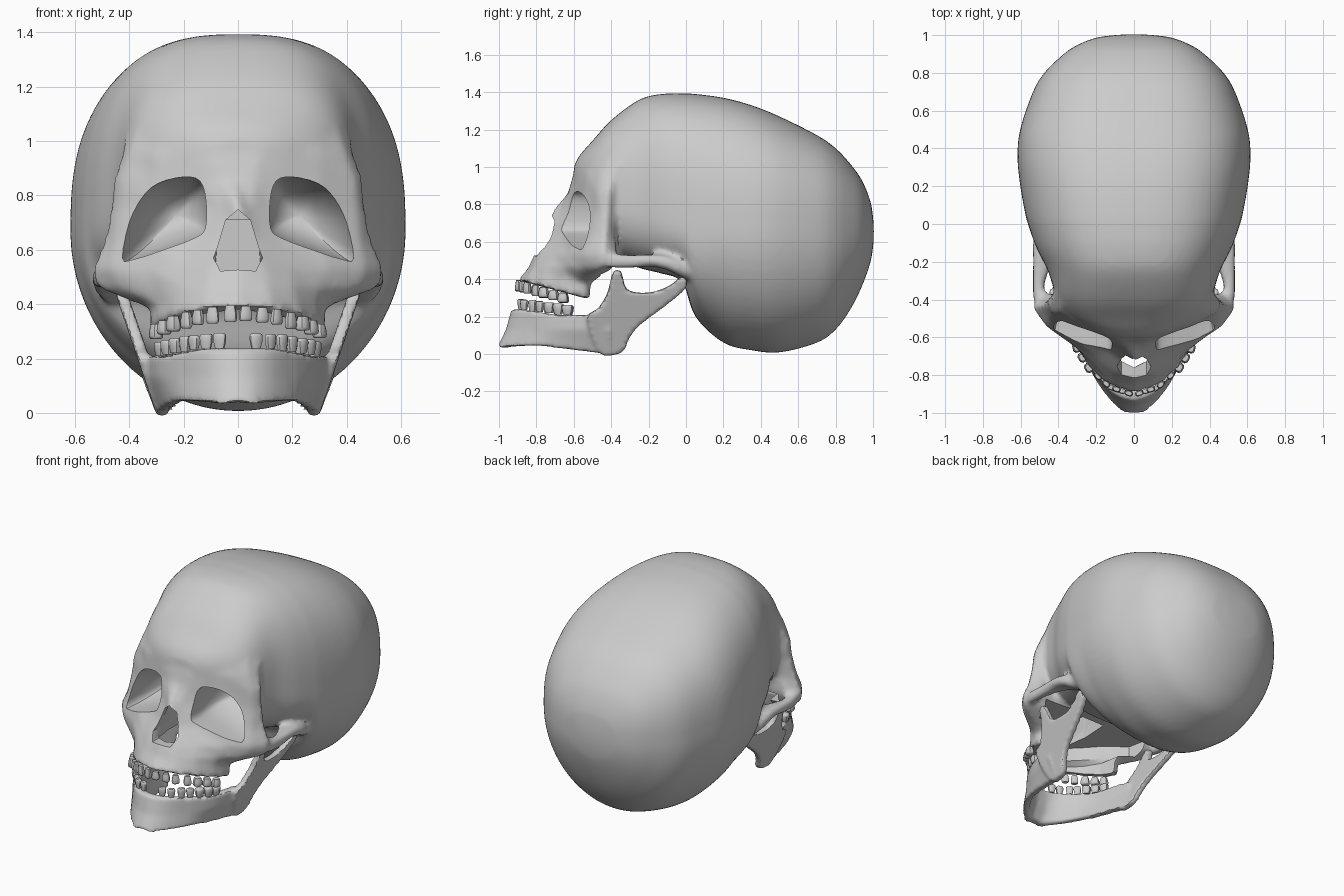
import bpy, bmesh, math, random
from mathutils import Vector

if "Cube" in bpy.data.objects:
    bpy.data.objects.remove(bpy.data.objects["Cube"])

random.seed(4)


def spline(pts, sub, closed=False):
    """Catmull-Rom resampling of a list of equal-length tuples."""
    n, out = len(pts), []
    for i in range(n if closed else n - 1):
        idx = [i - 1, i, i + 1, i + 2]
        a, b, c, d = (pts[k % n] if closed else pts[min(max(k, 0), n - 1)] for k in idx)
        for s in range(sub):
            t = s / sub
            out.append(tuple(.5 * (2 * q + (r - p) * t + (2 * p - 5 * q + 4 * r - u) * t * t
                                   + (3 * q - p - 3 * r + u) * t ** 3)
                             for p, q, r, u in zip(a, b, c, d)))
    return out if closed else out + [tuple(pts[-1])]


def loft(bm, rings):
    """Skin a closed solid through equal-length rings of points."""
    part = bmesh.new()
    vs = [[part.verts.new(p) for p in r] for r in rings]
    n = len(vs[0])
    for a, b in zip(vs, vs[1:]):
        for i in range(n):
            j = (i + 1) % n
            part.faces.new((a[i], a[j], b[j], b[i]))
    part.faces.new(vs[0])
    part.faces.new(vs[-1])
    bmesh.ops.recalc_face_normals(part, faces=part.faces)
    tmp = bpy.data.meshes.new("tmp")
    part.to_mesh(tmp)
    part.free()
    bm.from_mesh(tmp)
    bpy.data.meshes.remove(tmp)


def flip(rings):
    return [[(-x, y, z) for x, y, z in r] for r in rings]


def make(name, bm):
    me = bpy.data.meshes.new(name)
    bm.to_mesh(me)
    bm.free()
    ob = bpy.data.objects.new(name, me)
    bpy.context.collection.objects.link(ob)
    return ob


def solid(name, rings):
    bm = bmesh.new()
    loft(bm, rings)
    ob = make(name, bm)
    ob.hide_render = True
    return ob


def finish(ob, voxel=0, smooth=0, cutters=(), angle=40):
    """Fuse parts into one skin, relax, carve, bake and shade."""
    if voxel:
        m = ob.modifiers.new("fuse", 'REMESH')
        m.mode, m.voxel_size = 'VOXEL', voxel
        m = ob.modifiers.new("relax", 'SMOOTH')
        m.factor, m.iterations = 0.5, smooth
    for c in cutters:
        m = ob.modifiers.new("carve", 'BOOLEAN')
        m.operation, m.solver, m.object = 'DIFFERENCE', 'EXACT', c
    dg = bpy.context.evaluated_depsgraph_get()
    me = bpy.data.meshes.new_from_object(ob.evaluated_get(dg))
    ob.modifiers.clear()
    ob.data = me
    for c in cutters:
        bpy.data.objects.remove(c)
    bpy.ops.object.select_all(action='DESELECT')
    ob.select_set(True)
    bpy.context.view_layer.objects.active = ob
    bpy.ops.object.shade_smooth_by_angle(angle=math.radians(angle))


def power(v, e):
    return math.copysign(abs(v) ** e, v)


def oval(y, zb, zt, w, zw, cx=0, n=72):
    """Upright cross-section at y, widest at height zw."""
    ring = []
    low = .74 + .26 * min(1, max(0, (y - .02) / .16))
    for i in range(n):
        a = 2 * math.pi * i / n
        c, s = math.cos(a), math.sin(a)
        e = 0.75 if s > 0 else low
        h = zt - zw if s > 0 else zw - zb
        ring.append((cx + w * power(c, e), y, zw + h * power(s, e)))
    return ring


def mirror_ring(half, zfun):
    pts = list(half) + [(-x, y) for x, y in reversed(half) if x > 0]
    return [(x, y, zfun(y)) for x, y in pts]


# braincase: y, bottom, top, half width, height of widest point
head = bmesh.new()
cranium = [
    (-.60, .85, 1.00, .10, .93), (-.57, .76, 1.06, .20, .90), (-.50, .62, 1.14, .33, .86),
    (-.40, .52, 1.25, .405, .85), (-.25, .46, 1.36, .455, .80), (-.13, .43, 1.39, .515, .75),
    (-.02, .385, 1.393, .555, .72), (.05, .20, 1.39, .575, .70), (.20, .06, 1.37, .602, .68),
    (.35, .02, 1.33, .617, .67), (.50, .008, 1.27, .603, .67), (.70, .06, 1.17, .535, .66),
    (.80, .13, 1.10, .475, .65), (.88, .24, 1.015, .395, .65), (.94, .36, .93, .315, .65),
    (.985, .485, .82, .205, .65), (1.0, .57, .73, .10, .65), (1.004, .63, .67, .03, .65)]
loft(head, [oval(*r) for r in spline(cranium, 4)])

# face: half outlines from midline to temple at each height
heights = [(1.06, 0), (.95, 0), (.86, 0), (.75, 0), (.63, 0), (.53, 0), (.46, 0), (.425, .12), (.39, .27)]
outlines = [
    [(0, -.56), (.08, -.56), (.17, -.54), (.28, -.49), (.365, -.42), (.405, -.33), (.39, -.26)],
    [(0, -.605), (.08, -.605), (.17, -.58), (.30, -.53), (.40, -.46), (.428, -.39), (.39, -.32)],
    [(0, -.63), (.06, -.63), (.14, -.60), (.30, -.54), (.43, -.47), (.46, -.415), (.41, -.35)],
    [(0, -.725), (.05, -.675), (.13, -.62), (.30, -.56), (.44, -.475), (.473, -.42), (.41, -.37)],
    [(0, -.755), (.08, -.71), (.16, -.66), (.31, -.60), (.45, -.505), (.495, -.43), (.43, -.38)],
    [(0, -.815), (.10, -.785), (.20, -.715), (.34, -.625), (.47, -.54), (.54, -.44), (.47, -.37)],
    [(0, -.845), (.11, -.82), (.20, -.76), (.30, -.66), (.44, -.55), (.52, -.45), (.44, -.39)],
    [(0, -.875), (.12, -.84), (.22, -.76), (.29, -.66), (.32, -.58), (.32, -.53), (.27, -.51)],
    [(0, -.90), (.13, -.86), (.235, -.765), (.30, -.66), (.325, -.58), (.32, -.53), (.27, -.51)]]
loft(head, [mirror_ring(o, lambda y, z=z, t=t: z - (y + .88) * t)
            for (z, t), o in zip(heights, outlines)])

# cheek arches: bars hugging the temples, broadening into a shelf at the back
bars = [(-.47, .505, .045, .03, .47), (-.40, .50, .04, .03, .502), (-.30, .495, .035, .034, .503),
        (-.18, .50, .033, .06, .478), (-.09, .485, .04, .07, .468), (-.02, .455, .045, .06, .46),
        (.06, .43, .04, .04, .44)]
arch = [oval(y, z - h, z + h, w, z, cx, 24) for y, z, h, w, cx in spline(bars, 3)]
loft(head, arch)
loft(head, flip(arch))
skull = make("skull", head)

# eye socket cutters: rounded bowls narrowing inward
orbit = spline([(.43, .568), (.412, .70), (.365, .79), (.30, .845), (.20, .868), (.14, .853),
                (.118, .78), (.12, .68), (.16, .643), (.28, .598), (.38, .566)], 3, True)
depths = [(-.90, 1, .27), (-.57, 1, .27)]
for i in range(1, 9):
    a = math.pi / 2 * i / 8.4
    depths.append((-.57 + .27 * math.sin(a), math.cos(a), .27 - .045 * math.sin(a)))
socket = [[(cx + (x - .27) * k, y, .73 + (z - .73) * k) for x, z in orbit] for y, k, cx in depths]
# nose opening cutter
nose_half = [(0, .748), (.045, .71), (.075, .61), (.09, .57), (.065, .522), (0, .527)]
nose = nose_half + [(-x, z) for x, z in nose_half[-2:0:-1]]
# hollow behind the upper jaw and cheeks, open below and to the back
narrow = [(0, -.845), (.11, -.80), (.19, -.72), (.25, -.62), (.275, -.48), (.275, -.30)]
wide = [(0, -.80), (.10, -.76), (.17, -.69), (.24, -.61), (.38, -.50), (.42, -.30)]
cavity = [(.15, narrow), (.40, narrow), (.425, wide), (.515, wide)]
nasal = [(.45, [(0, -.79), (.08, -.75), (.10, -.60), (.09, -.40)]),
         (.71, [(0, -.69), (.06, -.65), (.08, -.58), (.07, -.40)])]
cutters = [solid("socket_cut_right", socket), solid("socket_cut_left", flip(socket)),
           solid("cavity_cut", [mirror_ring(o, lambda y, z=z: z) for z, o in cavity]),
           solid("nasal_cut", [mirror_ring(o, lambda y, z=z: z) for z, o in nasal]),
           solid("nose_cut", [[(x, y, z) for x, z in nose] for y in (-.95, -.56)])]
finish(skull, .018, 5, cutters)

# lower jaw body: outer top point then outer bottom point, along half of the arch
jaw = bmesh.new()
stations = [(0, -.935, .238, 0, -1.008, .04), (.06, -.92, .238, .06, -.995, .035),
            (.13, -.88, .236, .135, -.925, .04), (.215, -.785, .222, .215, -.805, .045),
            (.285, -.67, .208, .26, -.67, .03), (.325, -.55, .21, .285, -.52, .012),
            (.355, -.42, .20, .305, -.40, .0)]


def jaw_ring(st, side):
    top, low = st[:3], st[3:]
    mid = (max(top[0], low[0]), (top[1] + low[1]) / 2 + (.008 if top[0] < .2 else 0), .13)

    def inner(p):
        return (p[0] * .84, p[1] + .06 * (1 - p[0] / .37), p[2])
    return [(side * x, y, z) for x, y, z in (top, mid, low, inner(low), inner(mid), inner(top))]


fine = spline(stations, 4)
loft(jaw, [jaw_ring(s, -1) for s in reversed(fine[1:])] + [jaw_ring(s, 1) for s in fine])

# rising jaw branches with their two prongs
branch = spline([(-.53, .19), (-.47, .245), (-.42, .33), (-.39, .44), (-.345, .44), (-.315, .345),
                 (-.20, .328), (-.09, .365), (-.02, .415), (.005, .36), (-.10, .265), (-.24, .16),
                 (-.30, .09), (-.33, .02), (-.38, -.003), (-.46, .005)], 3, True)
plate = [[(.302 + .34 * z - t, y, z) for y, z in branch] for t in (0, .045)]
loft(jaw, plate)
loft(jaw, flip(plate))
finish(make("lower_jaw", jaw), .012, 5)


def along(path, d):
    """Point and direction at distance d along a polyline."""
    for a, b in zip(path, path[1:]):
        a, b = Vector(a), Vector(b)
        length = (b - a).length
        if d <= length or b == Vector(path[-1]):
            return a + (b - a) * (d / length), (b - a).normalized()
        d -= length


def teeth(name, path, gum, up, first):
    bm = bmesh.new()
    for side in (1, -1):
        for k in range(7):
            p, t = along(path, first + (.44 - first) / 6.5 * k + random.uniform(-.005, .005))
            w, depth, h = (.048, .032, .066) if k < 4 else (.056, .05, .062)
            h *= random.uniform(.9, 1.05)
            rings = []
            # narrow root, full crown, rounded biting edge
            for f, s in ((-.4, .7), (0, .95), (.3, 1), (.43, .92), (.5, .72)):
                z = gum(p.y) + up * (.026 + f * h)
                row = []
                for i in range(8):
                    a = math.pi * (i + .5) / 4
                    u, v = power(math.cos(a), .7) * w / 2 * s, power(math.sin(a), .7) * depth / 2 * s
                    row.append((side * (p.x + t.x * u - t.y * v), p.y + t.y * u + t.x * v, z))
                rings.append(row)
            loft(bm, rings)
    finish(make(name, bm), angle=45)


# tooth rows
teeth("upper_teeth", [(0, -.905), (.13, -.862), (.235, -.765), (.30, -.66), (.32, -.58)],
      lambda y: .39 - (y + .88) * .27, -1, .032)
teeth("lower_teeth", [(0, -.905), (.12, -.865), (.205, -.775), (.268, -.67), (.30, -.58)],
      lambda y: .238 - (y + .90) * .12, 1, .07)
